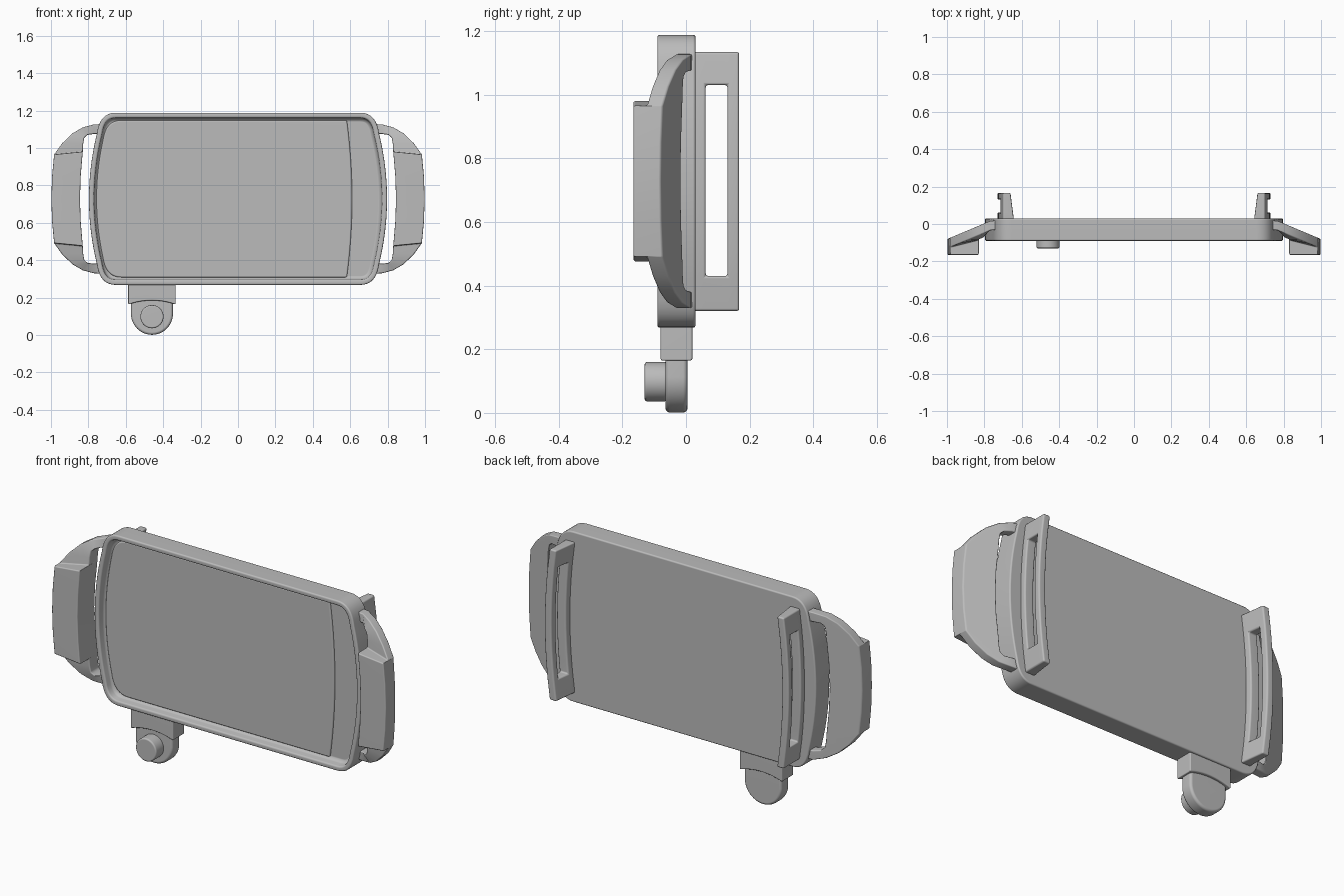
import bpy, bmesh
from math import sin, cos, pi

cube = bpy.data.objects.get("Cube")
if cube:
    bpy.data.objects.remove(cube, do_unlink=True)

GREY = (0.5, 0.5, 0.5, 1)
grey = bpy.data.materials.new("plain_grey")
grey.use_nodes = True
grey.diffuse_color = GREY
grey.node_tree.nodes["Principled BSDF"].inputs["Base Color"].default_value = GREY

MID = 0.728  # height of the tray centre


def finish(bm, name, bevel):
    """Turn a bmesh into a smooth object with rounded edges."""
    bmesh.ops.remove_doubles(bm, verts=bm.verts, dist=0.0005)
    bmesh.ops.recalc_face_normals(bm, faces=bm.faces)
    for f in bm.faces:
        f.smooth = True
    mesh = bpy.data.meshes.new(name)
    bm.to_mesh(mesh)
    bm.free()
    mesh.materials.append(grey)
    obj = bpy.data.objects.new(name, mesh)
    bpy.context.collection.objects.link(obj)
    mod = obj.modifiers.new("rounding", 'BEVEL')
    mod.width = bevel
    mod.segments = 3
    mod.limit_method = 'ANGLE'
    mod.angle_limit = 0.6
    obj.modifiers.new("normals", 'WEIGHTED_NORMAL')
    return obj


def prism_mesh(points, y0, y1):
    """Extrude an x-z profile from y0 to y1; returns bmesh and front face."""
    bm = bmesh.new()
    front = [bm.verts.new((x, y0, z)) for x, z in points]
    back = [bm.verts.new((x, y1, z)) for x, z in points]
    face = bm.faces.new(front)
    bm.faces.new(back[::-1])
    n = len(points)
    for i in range(n):
        j = (i + 1) % n
        bm.faces.new((front[j], front[i], back[i], back[j]))
    bmesh.ops.recalc_face_normals(bm, faces=bm.faces)
    return bm, face


def prism(name, points, y0, y1, bevel):
    return finish(prism_mesh(points, y0, y1)[0], name, bevel)


def quadrant(hx, hz):
    """Bowed side and rounded corner, from mid side to the top edge."""
    zs = hz - 0.11
    bow = lambda z: hx - 0.35 * z * z
    pts = [(bow(zs * i / 8), zs * i / 8) for i in range(8)]
    x0 = bow(zs)
    for i in range(9):
        t = i / 8
        a, b, c = (1 - t) ** 2, 2 * t * (1 - t), t * t
        pts.append((a * x0 + b * (x0 - 0.015) + c * (x0 - 0.1), a * zs + (b + c) * hz))
    return pts


def side_outline(hx, hz, sx):
    """One whole side, running bottom to top."""
    q = quadrant(hx, hz)
    lower = [(sx * x, MID - z) for x, z in q[:0:-1]]
    return lower + [(sx * x, MID + z) for x, z in q]


# Tray with a raised rim and a filleted pocket
outline = side_outline(0.797, 0.46, 1) + side_outline(0.797, 0.46, -1)[::-1]
bm, front = prism_mesh(outline, -0.09, 0.03)
for thickness, depth in ((0.026, 0), (0.004, -0.03), (0.006, -0.012), (0.012, -0.005)):
    bmesh.ops.inset_region(bm, faces=[front], thickness=thickness, depth=depth,
                           use_even_offset=True)
finish(bm, "tray", 0.008)

# Slightly raised floor panel with a bowed right edge
panel = side_outline(0.757, 0.42, -1)[::-1]
for i in range(17):
    t = i / 8 - 1
    panel.append((0.61 - 0.028 * t * t, MID + 0.42 * t))
prism("floor_panel", panel, -0.052, -0.035, 0.008)

# Side handles: stations of outer and inner edge, from the tray to mid grip
STATIONS = [((0.71, 1.128), (0.71, 1.075)), ((0.77, 1.126), (0.77, 1.075)),
            ((0.83, 1.11), (0.805, 1.07)), ((0.885, 1.078), (0.822, 1.055)),
            ((0.94, 1.025), (0.828, 1.02)), ((0.983, 0.965), (0.83, 0.98)),
            ((0.994, 0.85), (0.841, 0.85)), ((0.998, MID), (0.845, MID))]
GRIP = 5


def station(pair, grip):
    (ox, oz), (ix, iz) = pair
    back = lambda x: min(0.022, 0.02 - 0.42 * (x - 0.76))
    extra = 0.025 if ix > 0.8 else 0
    fo = -0.165 if grip else back(ox) - 0.05
    fi = -0.165 if grip else back(ix) - 0.05 - extra
    return [(ox, fo, oz), (ix, fi, iz), (ix, back(ix), iz), (ox, back(ox), oz)]


half = [station(s, False) for s in STATIONS[:GRIP + 1]]
half += [station(s, True) for s in STATIONS[GRIP:]]
mirrored = [[(x, y, 2 * MID - z) for x, y, z in s] for s in half[-2::-1]]

for side, label in ((1, "left"), (-1, "right")):
    bm = bmesh.new()
    rings = [[bm.verts.new((side * x, y, z)) for x, y, z in s] for s in half + mirrored]
    for a, b in zip(rings, rings[1:]):
        for i in range(4):
            j = (i + 1) % 4
            bm.faces.new((a[i], a[j], b[j], b[i]))
    bm.faces.new(rings[0])
    bm.faces.new(rings[-1])
    finish(bm, label + "_handle", 0.006)

# Bowed, slotted strap rails on the back
ROWS = [0.32, 0.43] + [0.43 + 0.06 * i for i in range(1, 11)] + [1.134]
COLS = [0.025, 0.062, 0.13, 0.167]
for side, label in ((1, "left"), (-1, "right")):
    bm = bmesh.new()
    grid = [[bm.verts.new((0, y, z)) for y in COLS] for z in ROWS]
    for r in range(len(ROWS) - 1):
        for c in range(3):
            if c == 1 and 0 < r < len(ROWS) - 2:
                continue  # the open slot
            bm.faces.new((grid[r][c], grid[r][c + 1], grid[r + 1][c + 1], grid[r + 1][c]))
    new = bmesh.ops.extrude_face_region(bm, geom=bm.faces[:])["geom"]
    outer = {v for v in new if isinstance(v, bmesh.types.BMVert)}
    for v in bm.verts:
        bow = 0.03 * (1 - ((v.co.z - MID) / 0.407) ** 2)
        base = 0.7 if v in outer else 0.642 + 0.13 * (v.co.y - 0.03)
        v.co.x = side * (base + bow)
    finish(bm, label + "_strap_rail", 0.008)

# Mounting bracket under the tray, with an arched lower edge
X = -0.46
arch = [(X + 0.127 * t, 0.185 - 0.022 * t * t) for t in [i / 5 - 1 for i in range(11)]]
prism("bracket", arch + [(X + 0.127, 0.29), (X - 0.127, 0.29)], -0.08, 0.02, 0.006)

# Rounded tab and clamp knob
tab = [(X + 0.112 * cos(a), 0.113 + 0.112 * sin(a))
       for a in [pi + pi * i / 24 for i in range(25)]]
prism("tab", tab + [(X + 0.112, 0.2), (X - 0.112, 0.2)], -0.065, 0.005, 0.014)
disc = [(X + 0.062 * cos(2 * pi * i / 40), 0.098 + 0.062 * sin(2 * pi * i / 40))
        for i in range(40)]
prism("clamp_knob", disc, -0.13, -0.06, 0.008)
